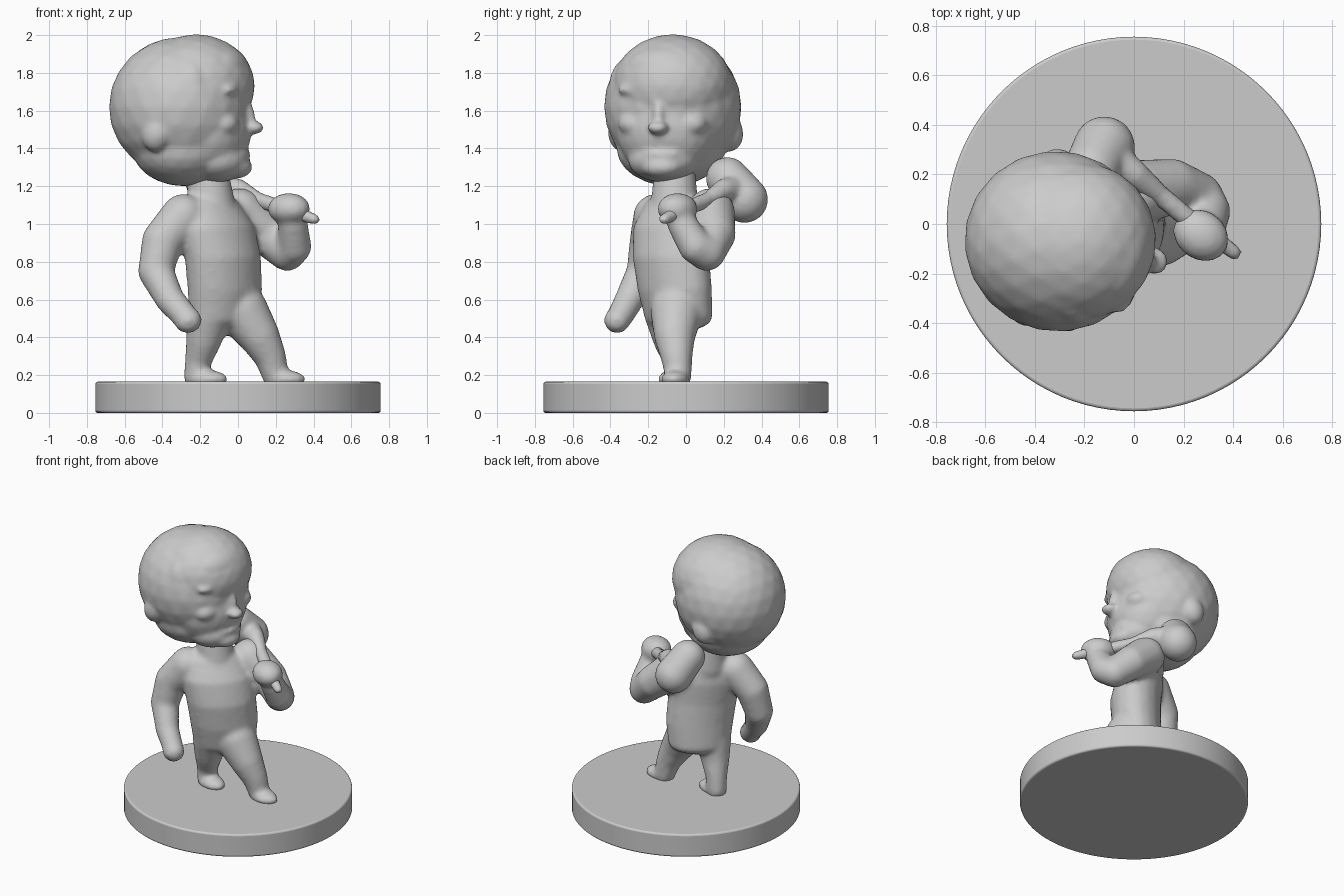
import bpy, bmesh, math
from mathutils import Matrix, Vector, Euler

cube = bpy.data.objects.get("Cube")
if cube:
    bpy.data.objects.remove(cube, do_unlink=True)

GREY = (0.6, 0.6, 0.6, 1.0)
clay = bpy.data.materials.new("clay grey")
clay.use_nodes = True
clay.diffuse_color = GREY
clay.node_tree.nodes["Principled BSDF"].inputs["Base Color"].default_value = GREY


def blob(bm, loc, radii, turn=0, tilt=0):
    """Ellipsoid turned about z, tilted about its own y."""
    rot = Euler((0, math.radians(tilt), math.radians(turn))).to_matrix().to_4x4()
    mat = Matrix.Translation(loc) @ rot @ Matrix.Diagonal((*radii, 1))
    bmesh.ops.create_icosphere(bm, subdivisions=3, radius=1, matrix=mat)


def limb(bm, points, steps=6):
    """Round sweep through (x, y, z, radius) points."""
    for a, b in zip(points, points[1:]):
        for i in range(steps + 1):
            p = Vector(a).lerp(Vector(b), i / steps)
            blob(bm, p[:3], [p[3]] * 3)


def stack(bm, rings, turn, steps=5):
    """Oval sweep through (x, y, z, width, depth) points."""
    for a, b in zip(rings, rings[1:]):
        for i in range(steps + 1):
            x, y, z, w, d = Vector(a).lerp(Vector(b), i / steps)
            blob(bm, (x, y, z), (w, d, 0.08), turn)


def sculpt(name, bm, voxel, rounds):
    """Fuse the overlapping shells into one soft skin."""
    mesh = bpy.data.meshes.new(name)
    bm.to_mesh(mesh)
    bm.free()
    mesh.materials.append(clay)
    obj = bpy.data.objects.new(name, mesh)
    bpy.context.collection.objects.link(obj)
    fuse = obj.modifiers.new("fuse", 'REMESH')
    fuse.mode = 'VOXEL'
    fuse.voxel_size = voxel
    fuse.use_smooth_shade = True
    soft = obj.modifiers.new("soften", 'SMOOTH')
    soft.factor = 0.5
    soft.iterations = rounds
    return obj


# Round base
bpy.ops.mesh.primitive_cylinder_add(vertices=96, radius=0.755, depth=0.165,
                                    location=(0, 0, 0.0825))
base = bpy.context.object
base.name = "base"
base.data.materials.append(clay)
bevel = base.modifiers.new("edge", 'BEVEL')
bevel.width = 0.012
bevel.segments = 3
bevel.limit_method = 'ANGLE'
bpy.ops.object.shade_smooth_by_angle(angle=math.radians(40))

# Body: torso, neck, legs, arms
body = bmesh.new()
stack(body, [(-0.08, -0.04, 0.51, 0.21, 0.15),
             (-0.07, -0.06, 0.66, 0.23, 0.165),
             (-0.08, -0.08, 0.82, 0.235, 0.17),
             (-0.11, -0.08, 0.97, 0.24, 0.16),
             (-0.14, -0.07, 1.08, 0.19, 0.12)], turn=45)
limb(body, [(-0.14, -0.06, 1.08, 0.13), (-0.16, -0.06, 1.28, 0.11)])
limb(body, [(-0.15, -0.1, 0.52, 0.12), (-0.18, -0.08, 0.39, 0.095),
            (-0.21, -0.05, 0.28, 0.072), (-0.22, -0.04, 0.19, 0.068)])
limb(body, [(0.02, -0.05, 0.54, 0.14), (0.11, -0.06, 0.41, 0.11),
            (0.17, -0.05, 0.3, 0.085), (0.2, -0.04, 0.19, 0.07)])
for x, y, turn in ((-0.165, -0.07, -15), (0.245, -0.055, -10)):
    blob(body, (x, y, 0.178), (0.115, 0.075, 0.05), turn)

# Hanging arm with closed hand
limb(body, [(-0.29, -0.16, 1.04, 0.12), (-0.4, -0.19, 0.91, 0.11),
            (-0.435, -0.22, 0.75, 0.095), (-0.36, -0.3, 0.6, 0.078),
            (-0.28, -0.35, 0.51, 0.07)])
blob(body, (-0.265, -0.365, 0.49), (0.075, 0.07, 0.07))

# Bent arm with raised fist
limb(body, [(0.01, 0.13, 1.06, 0.13), (0.15, 0.15, 0.95, 0.115),
            (0.26, 0.11, 0.85, 0.1), (0.3, 0.05, 0.88, 0.09),
            (0.29, -0.02, 1.0, 0.08)])
blob(body, (0.27, -0.045, 1.08), (0.12, 0.1, 0.085), -35)
sculpt("body", body, 0.016, 8)

# Mallet resting on the shoulder
mallet = bmesh.new()
limb(mallet, [(0.405, -0.115, 1.025, 0.03), (0.28, -0.03, 1.07, 0.042),
              (0.1, 0.12, 1.13, 0.042), (0.0, 0.2, 1.18, 0.06),
              (-0.12, 0.27, 1.18, 0.09)], steps=8)
limb(mallet, [(-0.17, 0.22, 1.24, 0.115), (-0.12, 0.31, 1.13, 0.125)])
sculpt("mallet", mallet, 0.014, 5)

# Head: skull, hair and jaw
head = bmesh.new()
blob(head, (-0.31, -0.07, 1.62), (0.375, 0.365, 0.37), -12)
blob(head, (-0.22, -0.07, 1.73), (0.31, 0.32, 0.275), -12)
blob(head, (-0.17, -0.1, 1.5), (0.24, 0.27, 0.265), -12)
blob(head, (-0.11, -0.12, 1.34), (0.17, 0.19, 0.12), -12)
blob(head, (-0.29, -0.08, 1.4), (0.27, 0.29, 0.2), -12)


def on_face(forward, side, up, radii, tilt=0):
    """Blob placed in the frame of the turned face."""
    a = math.radians(-12)
    x = -0.2 + forward * math.cos(a) - side * math.sin(a)
    y = -0.09 + forward * math.sin(a) + side * math.cos(a)
    blob(head, (x, y, up), radii, -12, tilt)


# Fringe, nose, lips and chin along the middle of the face
on_face(0.13, 0, 1.83, (0.13, 0.2, 0.115), 25)
on_face(0.23, 0, 1.75, (0.05, 0.09, 0.06), 15)
on_face(0.24, 0, 1.6, (0.05, 0.035, 0.11), -18)
on_face(0.29, 0, 1.51, (0.055, 0.055, 0.035))
on_face(0.2, 0, 1.455, (0.07, 0.14, 0.035))
on_face(0.2, 0, 1.37, (0.07, 0.12, 0.03))
on_face(0.19, 0, 1.3, (0.09, 0.11, 0.06))

# Brows, cheeks, eyes, sideburns and ears in pairs
for s in (-1, 1):
    on_face(0.185, s * 0.13, 1.71, (0.055, 0.11, 0.035))
    on_face(0.16, s * 0.15, 1.53, (0.08, 0.09, 0.065))
    on_face(0.15, s * 0.13, 1.645, (0.06, 0.07, 0.03))
    on_face(0.0, s * 0.24, 1.7, (0.1, 0.085, 0.17))
    on_face(-0.17, s * 0.29, 1.48, (0.08, 0.075, 0.1), 20)
sculpt("head", head, 0.014, 7)
